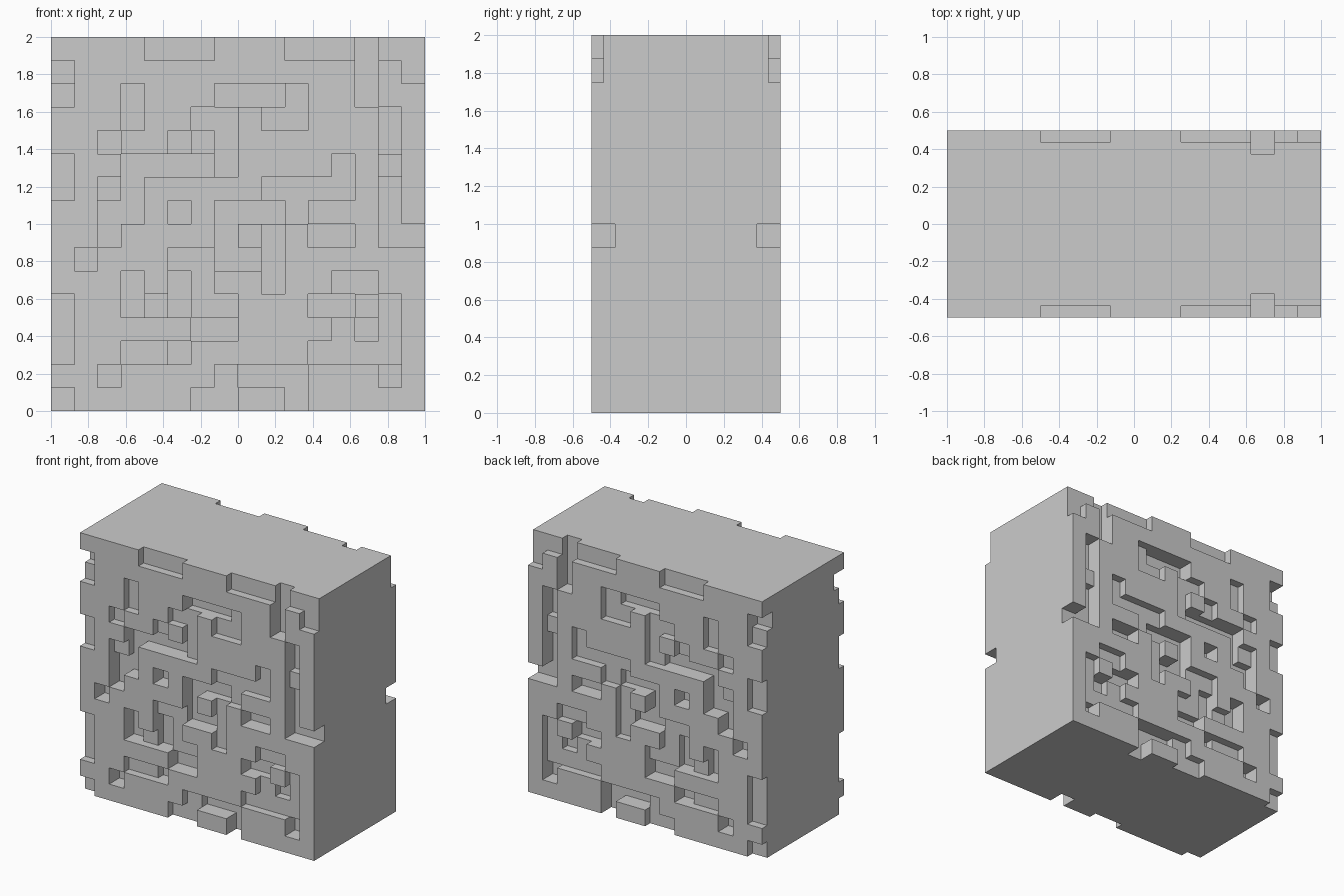
import bpy
import bmesh

# Remove the default object
cube = bpy.data.objects.get("Cube")
if cube:
    bpy.data.objects.remove(cube, do_unlink=True)

# Relief pattern, top row first: '.' flush, 'o' shallow recess, '#' deep recess
PATTERN = [
    "....ooo...ooo#oo",
    "#............#.o",
    "o..o...###o..#..",
    "...o..oo.oo...#.",
    "..o..o.o......#.",
    "o..####o....o.o.",
    "o.o#.....oooo.#.",
    "..##.#.###o...#.",
    "..#....#.o.##.##",
    ".#...oo##o......",
    "...#.#o..o..oo..",
    "o..#o#oo...##.o.",
    "o.....##....o#o.",
    "o..oo#.....oooo.",
    "..#....o###...#.",
    "o.....oo..#.....",
]
N = len(PATTERN)
CELL = 2 / N
HALF = 0.5
DEPTH = {".": 0, "o": CELL / 2, "#": CELL}


def surface(col, row):
    """Half thickness of the block at one cell."""
    return HALF - DEPTH[PATTERN[row][col]]


def px(col):
    return col * CELL - 1


def pz(row):
    return 2 - row * CELL


bm = bmesh.new()


def quad(*points):
    bm.faces.new([bm.verts.new(p) for p in points])


def wall(a, b, ya, yb):
    """Upright strip over the edge a-b, between two y positions."""
    quad((a[0], ya, a[1]), (b[0], ya, b[1]), (b[0], yb, b[1]), (a[0], yb, a[1]))


def step(a, b, h, k):
    """Mirrored steps on front and back, or one full strip at the border."""
    if h is None or k is None:
        y = h if k is None else k
        wall(a, b, -y, y)
    elif h != k:
        for side in (-1, 1):
            wall(a, b, side * h, side * k)


def height(col, row):
    inside = 0 <= col < N and 0 <= row < N
    return surface(col, row) if inside else None


# Cell faces on front and back
for row in range(N):
    for col in range(N):
        y = surface(col, row)
        x0, x1, z0, z1 = px(col), px(col + 1), pz(row + 1), pz(row)
        for s in (-1, 1):
            quad((x0, s * y, z0), (x1, s * y, z0), (x1, s * y, z1), (x0, s * y, z1))

# Step walls and the outer sides
for i in range(N + 1):
    for j in range(N):
        step((px(i), pz(j)), (px(i), pz(j + 1)), height(i - 1, j), height(i, j))
        step((px(j), pz(i)), (px(j + 1), pz(i)), height(j, i - 1), height(j, i))

bmesh.ops.remove_doubles(bm, verts=bm.verts, dist=0.0001)
bmesh.ops.recalc_face_normals(bm, faces=bm.faces)

mesh = bpy.data.meshes.new("carved_block")
bm.to_mesh(mesh)
bm.free()
block = bpy.data.objects.new("carved_block", mesh)
bpy.context.collection.objects.link(block)

# Single plain colour
grey = bpy.data.materials.new("light_grey")
grey.use_nodes = True
colour = (0.6, 0.6, 0.6, 1)
grey.diffuse_color = colour
grey.node_tree.nodes["Principled BSDF"].inputs["Base Color"].default_value = colour
mesh.materials.append(grey)
